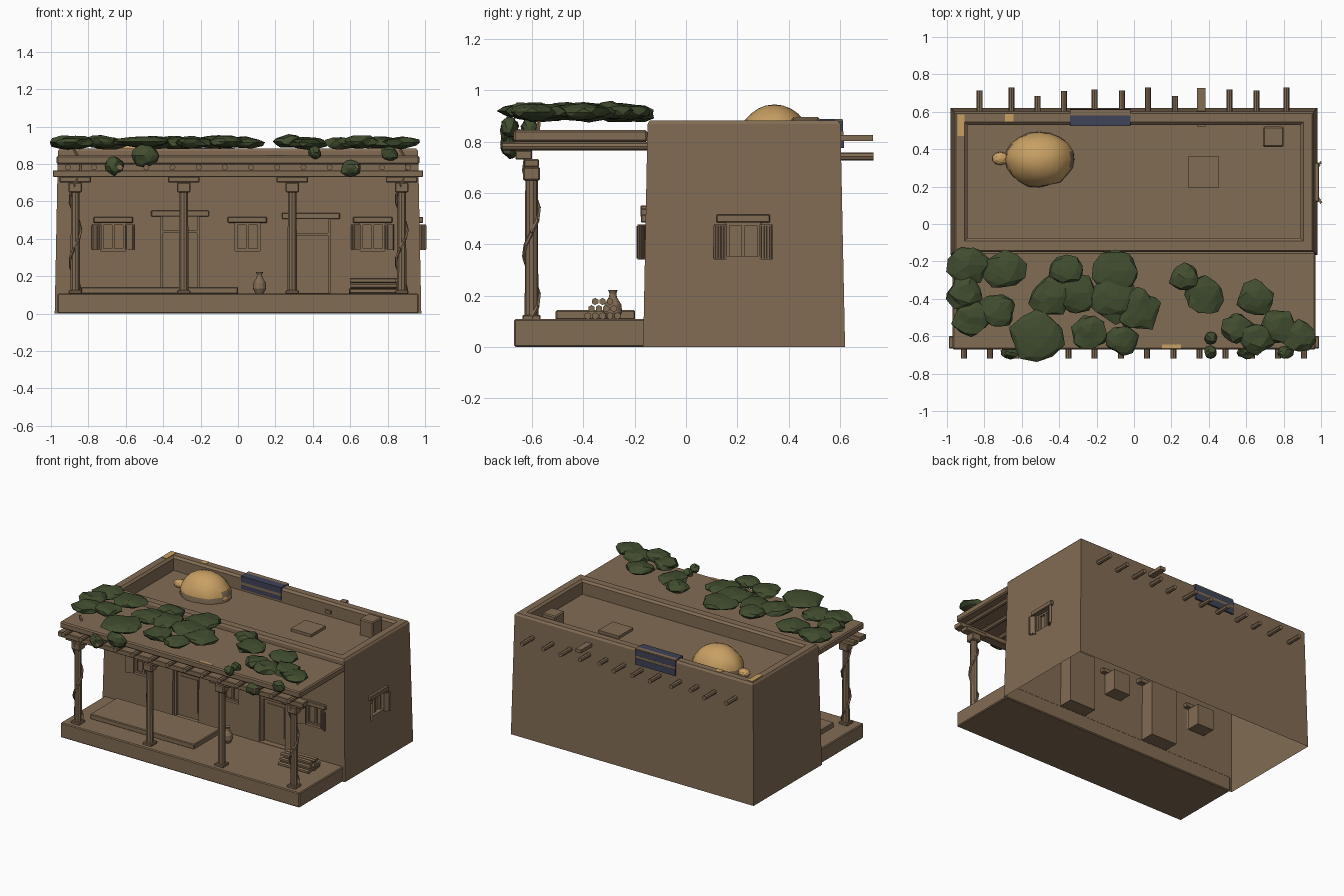
import bpy, bmesh, math, random
from mathutils import Vector, Matrix, noise

if "Cube" in bpy.data.objects:
    bpy.data.objects.remove(bpy.data.objects["Cube"])

random.seed(4)

def material(name, rgb):
    m = bpy.data.materials.new(name)
    m.diffuse_color = (*rgb, 1)
    m.use_nodes = True
    m.node_tree.nodes["Principled BSDF"].inputs["Base Color"].default_value = m.diffuse_color
    return m

CLAY = material("clay brown", (0.222, 0.149, 0.088))
LEAF = material("leaf green", (0.052, 0.074, 0.028))
STRAW = material("straw yellow", (0.58, 0.35, 0.125))
CLOTH = material("slate blue", (0.05, 0.056, 0.095))

def finish(name, bm, *mats):
    bmesh.ops.recalc_face_normals(bm, faces=bm.faces)
    me = bpy.data.meshes.new(name)
    bm.to_mesh(me)
    bm.free()
    for m in mats:
        me.materials.append(m)
    ob = bpy.data.objects.new(name, me)
    bpy.context.collection.objects.link(ob)
    return ob

def add_box(bm, x0, x1, y0, y1, z0, z1, rot=None):
    mat = Matrix.Translation(((x0+x1)/2, (y0+y1)/2, (z0+z1)/2)) @ Matrix.Diagonal((x1-x0, y1-y0, z1-z0, 1))
    bmesh.ops.create_cube(bm, size=1, matrix=(rot or Matrix()) @ mat)

def boxes(name, mat, *dims, bevel=0, rot=None):
    bm = bmesh.new()
    for d in dims:
        add_box(bm, *d, rot=rot)
    if bevel:
        bmesh.ops.bevel(bm, geom=bm.edges[:], offset=bevel, segments=1, affect='EDGES')
    return finish(name, bm, mat)

def rod(name, a, b, r, sides=8, mat=CLAY, r2=None):
    a, b = Vector(a), Vector(b)
    bm = bmesh.new()
    m = Matrix.Translation((a+b)/2) @ (b-a).to_track_quat('Z', 'Y').to_matrix().to_4x4()
    bmesh.ops.create_cone(bm, cap_ends=True, segments=sides, radius1=r, radius2=r2 or r, depth=(b-a).length, matrix=m)
    return finish(name, bm, mat)

# House shell: tapered walls, rounded parapet, sunken roof
bm = bmesh.new()
rings = []
for x, y0, y1, z in [(.98, -.167, .62, 0), (.963, -.15, .602, .868), (.953, -.142, .592, .882),
                     (.905, -.09, .545, .882), (.89, -.075, .53, .868), (.89, -.075, .53, .78)]:
    rings.append([bm.verts.new(p) for p in ((-x, y0, z), (x, y0, z), (x, y1, z), (-x, y1, z))])
for a, b in zip(rings, rings[1:]):
    for i in range(4):
        j = (i+1) % 4
        bm.faces.new((a[i], a[j], b[j], b[i]))
bm.faces.new(rings[0])
bm.faces.new(rings[-1])
house = finish("house_walls", bm, CLAY)

# Door and window recesses cut into the walls
WINDOWS = [(-.667, True), (.05, False), (.72, True)]
DOORS = [(-.31, .52), (.39, .507)]
cut = [(x-.067, x+.067, -.3, -.06, .335, .485) for x, s in WINDOWS]
cut += [(x-.105, x+.105, -.3, -.06, .11, top) for x, top in DOORS]
cut += [(.87, 1.1, .155, .292, .355, .485)]
cutter = boxes("recess_cutter", CLAY, *cut)
cutter.hide_render = True
mod = house.modifiers.new("recesses", 'BOOLEAN')
mod.object = cutter
mod.operation = 'DIFFERENCE'
mod.solver = 'EXACT'
bpy.context.view_layer.update()
me = bpy.data.meshes.new_from_object(house.evaluated_get(bpy.context.evaluated_depsgraph_get()))
house.modifiers.clear()
bm = bmesh.new()
bm.from_mesh(me)
bmesh.ops.delete(bm, geom=[f for f in bm.faces if all(v.co.z < .001 for v in f.verts)], context='FACES')
bm.to_mesh(house.data)
bm.free()
bpy.data.objects.remove(cutter)

# Windows, built facing -y at the origin and then moved to the wall
def window(name, place, shutters):
    boxes(name + "_frame", CLAY, (-.067, -.053, .02, .04, .335, .485), (.053, .067, .02, .04, .335, .485),
          (-.007, .007, .02, .04, .335, .485), (-.067, .067, .02, .04, .335, .347),
          (-.067, .067, .02, .04, .473, .485), (-.06, .06, .034, .04, .34, .48), rot=place)
    boxes(name + "_lintel", CLAY, (-.105, .105, -.018, .03, .485, .517), bevel=.004, rot=place)
    if shutters:
        for s in (-1, 1):
            m = place @ Matrix.Translation((s*.066, 0, 0)) @ Matrix.Rotation(-s*math.radians(32), 4, 'Z')
            x = (0, .054) if s > 0 else (-.054, 0)
            slats = [(x[0]+.013*i, x[0]+.013*i+.009, -.008, .006, .345, .472) for i in range(4)]
            boxes(name + "_shutter", CLAY, (*x, -.004, .004, .34, .477), *slats, rot=m)

for x, s in WINDOWS:
    window("front_window", Matrix.Translation((x, -.158, 0)), s)
window("side_window", Matrix.Translation((.972, .223, 0)) @ Matrix.Rotation(math.pi/2, 4, 'Z'), True)

# Doors
for x, top in DOORS:
    boxes("door_lintel", CLAY, (x-.155, x+.155, -.178, -.12, top-.002, top+.032), bevel=.004)
    boxes("door_leaf", CLAY, (x-.105, x+.105, -.12, -.1, .11, top),
          (x-.105, x-.09, -.14, -.1, .11, top), (x+.09, x+.105, -.14, -.1, .11, top),
          (x-.09, x+.09, -.14, -.1, top-.09, top-.075), (x-.07, x+.07, -.126, -.11, .16, top-.12))

# Porch floor, bench slab and step joint
boxes("porch_floor", CLAY, (-.965, .965, -.67, -.16, 0, .108), bevel=.006)
boxes("low_bench", CLAY, (-.84, 0, -.508, -.198, .105, .143), bevel=.005)

# Columns with base, capital and corbel
for x in (-.87, -.29, .29, .875):
    y = -.602
    rod("porch_column", (x, y, .105), (x, y, .72), .027, 10, r2=.024)
    boxes("column_base", CLAY, (x-.035, x+.035, y-.035, y+.035, .105, .125), bevel=.004)
    boxes("column_capital", CLAY, (x-.036, x+.036, y-.033, y+.033, .648, .702), bevel=.006)
    boxes("column_corbel", CLAY, (x-.085, x+.085, y-.03, y+.03, .7, .732), bevel=.005)

# Porch roof: beam, rafters, deck
boxes("porch_beam", CLAY, (-.99, .99, -.665, -.6, .73, .766), bevel=.004)
for i in range(14):
    x = -.91 + .14*i
    rod("porch_rafter", (x, -.718, .782), (x, -.15, .782), .016)
boxes("porch_deck", CLAY, (-.97, .97, -.672, -.15, .798, .845), bevel=.008)

# Roof beams poking out of the back
for i, x in enumerate((-.825, -.655, -.515, -.375, -.21, -.065, .075, .22, .36, .51, .655, .815)):
    rod("back_roof_beam", (x, .57, .742), (x, (.715, .73, .685, .71, .72)[i % 5], .742), .016)
boxes("roof_spout", CLAY, (.338, .382, .52, .728, .802, .826))

# Things on the roof
boxes("roof_chimney", CLAY, (.69, .8, .412, .52, .77, .896), bevel=.007)
boxes("roof_hatch", CLAY, (.29, .455, .195, .36, .77, .8))
bm = bmesh.new()
bmesh.ops.create_uvsphere(bm, u_segments=20, v_segments=14, radius=1)
bmesh.ops.delete(bm, geom=[v for v in bm.verts if v.co.z < -.1], context='VERTS')
for v in bm.verts:
    k = 1 + .07*noise.noise(v.co*2.2)
    v.co = Vector((-.505 + .185*v.co.x*k, .345 + .148*v.co.y*k, .78 + .165*v.co.z))
for f in bm.faces:
    c = f.calc_center_median()
    f.material_index = int(c.z < .81 + .05*noise.noise(c*14))
    f.smooth = True
finish("straw_dome", bm, STRAW, CLAY)
for x, rx, ry in ((-.715, .045, .035), (-.35, .032, .06)):
    bm = bmesh.new()
    bmesh.ops.create_icosphere(bm, subdivisions=2, radius=1,
                               matrix=Matrix.Translation((x, .35, .8)) @ Matrix.Diagonal((rx, ry, .03, 1)))
    finish("straw_lump", bm, STRAW)
boxes("loose_straw", STRAW, (-.945, -.905, .47, .585, .88, .886), (-.69, -.645, .548, .588, .88, .886),
      (-.24, -.18, .578, .592, .88, .889), (.15, .25, -.665, -.645, .843, .849))

# Striped blanket over the back parapet
xs = (-.342, -.018)
boxes("blanket_blue", CLOTH, (*xs, .523, .58, .875, .889), (*xs, .523, .532, .845, .88),
      (*xs, .523, .532, .795, .828), (*xs, .594, .612, .84, .882), (*xs, .6, .615, .775, .822))
boxes("blanket_brown", CLAY, (*xs, .58, .61, .875, .889), (*xs, .523, .532, .828, .845),
      (*xs, .597, .613, .822, .84))

# Clay jar by lathe
bm = bmesh.new()
prof = [(0, .108), (.022, .108), (.036, .135), (.033, .165), (.016, .193), (.013, .208), (.019, .222), (0, .218)]
vs = [bm.verts.new((r, 0, z)) for r, z in prof]
es = [bm.edges.new(p) for p in zip(vs, vs[1:])]
bmesh.ops.spin(bm, geom=vs+es, axis=(0, 0, 1), cent=(0, 0, 0), steps=12, angle=2*math.pi)
bmesh.ops.remove_doubles(bm, verts=bm.verts, dist=.0005)
bmesh.ops.translate(bm, verts=bm.verts, vec=(.115, -.285, 0))
finish("clay_jar", bm, CLAY)

# Firewood stack
for row, n in enumerate((5, 4, 3)):
    for i in range(n):
        y, z, dx = -.325 + .029*(i-(n-1)/2), .121 + .028*row, random.uniform(-.012, .012)
        rod("firewood_log", (.605+dx, y, z), (.85+dx, y, z), .014, 6)

# Vine stems climbing the outer columns
for x in (-.87, .875):
    pts = [Vector((x + .03*math.cos(i*.9), -.602 + .03*math.sin(i*.9), .11 + .048*i)) for i in range(17)]
    for a, b in zip(pts, pts[1:]):
        rod("vine_stem", a, b, .008, 5)

# Faceted leaf clumps
def clump(name, c, r):
    bm = bmesh.new()
    bmesh.ops.create_icosphere(bm, subdivisions=2, radius=1)
    for v in bm.verts:
        k = random.uniform(.82, 1.14)
        v.co = Vector([c[i] + r[i]*v.co[i]*k for i in range(3)])
    finish(name, bm, LEAF)

for x, y, r in [(-.89, -.22, .11), (-.69, -.25, .11), (-.9, -.37, .1), (-.87, -.5, .1), (-.73, -.46, .1),
                (-.52, -.6, .14), (-.36, -.25, .09), (-.45, -.39, .11), (-.31, -.37, .11), (-.1, -.25, .12),
                (-.1, -.4, .13), (.02, -.46, .12), (-.24, -.58, .1), (-.06, -.62, .09), (.27, -.29, .08),
                (.38, -.38, .11), (.65, -.4, .1), (.55, -.56, .09), (.66, -.61, .09), (.77, -.55, .1),
                (.88, -.6, .09)]:
    clump("leaf_clump", (x, y, random.uniform(.905, .922)), (r, r*.95, .034))
for x, z, w, h in [(-.66, .79, .05, .05), (-.5, .845, .075, .06), (.41, .86, .035, .035),
                   (.6, .775, .055, .042), (.81, .855, .045, .04)]:
    clump("hanging_leaves", (x, -.688, z), (w, .034, h))
clump("leaf_sprig", (.41, -.61, .86), (.035, .035, .03))
